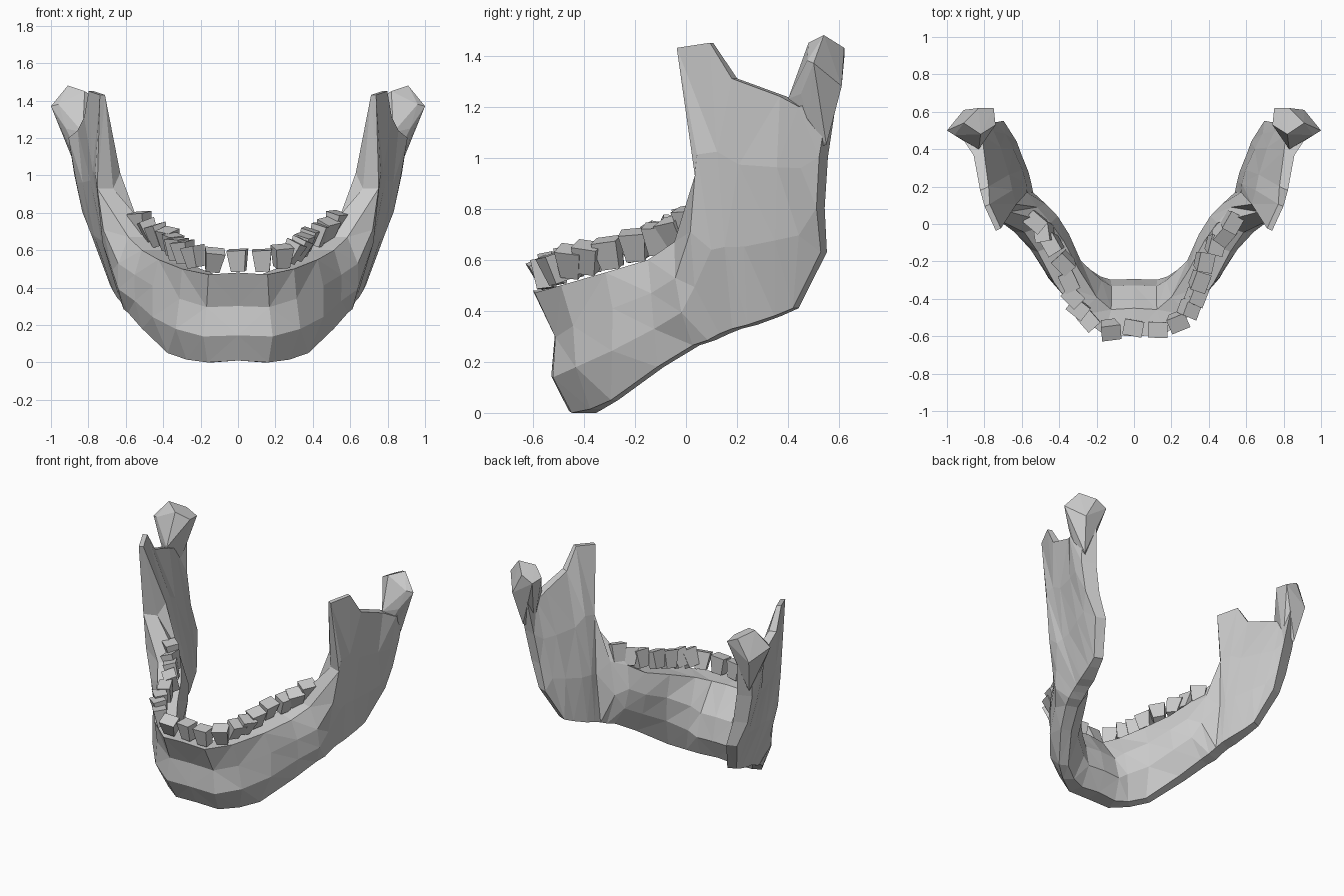
import bpy, bmesh, random
from math import sin, cos, radians
from mathutils import Vector, Matrix

if "Cube" in bpy.data.objects:
    bpy.data.objects.remove(bpy.data.objects["Cube"])

random.seed(4)

# Cross-sections: facing angle, chin groove, then top / middle / bottom as (x, y, z, thickness)
BODY = [
    (0, .03,   (0, -.525, .48, .15),    (0, -.41, .22, .22),    (0, -.405, .01, .11)),
    (15, .03,  (.14, -.525, .47, .14),  (.15, -.41, .215, .22), (.15, -.40, 0, .10)),
    (45, .02,  (.25, -.44, .50, .14),   (.25, -.36, .26, .22),  (.25, -.35, .015, .07)),
    (62, .01,  (.36, -.28, .55, .15),   (.375, -.24, .33, .20), (.35, -.28, .05, .06)),
    (68, 0,    (.445, -.12, .60, .15),  (.455, -.09, .40, .22), (.48, -.10, .18, .07)),
    (70, 0,    (.515, -.02, .67, .15),  (.53, .01, .46, .25),   (.55, .04, .265, .08)),
]
RAMUS = [
    (70, 0, (.71, .05, .93, .09),    (.59, .06, .60, .23),   (.57, .10, .285, .09)),
    (65, 0, (.725, -.03, 1.43, .03), (.675, .11, .82, .17),  (.58, .15, .31, .09)),
    (65, 0, (.785, .10, 1.45, .03),  (.68, .17, .83, .16),   (.59, .20, .33, .09)),
    (65, 0, (.80, .19, 1.31, .05),   (.695, .25, .81, .15),  (.605, .26, .345, .09)),
    (66, 0, (.83, .38, 1.24, .06),   (.74, .38, .82, .14),   (.635, .36, .38, .07)),
    (68, 0, (.86, .46, 1.20, .10),   (.775, .47, .83, .12),  (.655, .43, .41, .06)),
    (70, 0, (.85, .575, 1.23, .09),  (.81, .53, .90, .10),   (.73, .54, .63, .07)),
]


def section(angle, groove, top, mid, bot):
    """Closed ring: down the outer side, back up the inner side."""
    d = Vector((sin(radians(angle)), -cos(radians(angle)), 0))
    outer, inner = [], []
    for i in range(4):
        t = i / 3
        w = ((1 - t) * (1 - 2 * t), 4 * t * (1 - t), t * (2 * t - 1))
        x, y, z, th = (sum(k * p[j] for k, p in zip(w, (top, mid, bot))) for j in range(4))
        c = Vector((x, y, z))
        outer.append(c + d * (th / 2 + groove * (0, -1, 1, 0)[i]))
        inner.append(c - d * th / 2)
    return outer + inner[::-1]


def finish(bm, name, mirror=False):
    bmesh.ops.recalc_face_normals(bm, faces=bm.faces)
    me = bpy.data.meshes.new(name)
    bm.to_mesh(me)
    bm.free()
    ob = bpy.data.objects.new(name, me)
    bpy.context.collection.objects.link(ob)
    if mirror:
        m = ob.modifiers.new("mirror", 'MIRROR')
        m.use_clip = True
    return ob


# Jaw bone: lofted from the chin midline to the back edge, then mirrored
bm = bmesh.new()
rings = [[bm.verts.new(p) for p in section(*s)] for s in BODY + RAMUS]
n = len(rings[0])
for a, b in zip(rings, rings[1:]):
    for i in range(n):
        j = (i + 1) % n
        bm.faces.new((a[i], a[j], b[j], b[i]))
for i in range(n // 2 - 1):
    e = rings[-1]
    bm.faces.new((e[i], e[i + 1], e[n - 2 - i], e[n - 1 - i]))
bmesh.ops.triangulate(bm, faces=bm.faces)
finish(bm, "jaw_bone", True)

# Condyle: faceted knuckle and neck
bm = bmesh.new()
for p in [(.82, .50, 1.04), (.90, .48, 1.15), (.87, .55, 1.05), (.88, .44, 1.17),
          (.83, .40, 1.23), (.74, .53, 1.40), (.75, .62, 1.39), (1, .50, 1.37),
          (.91, .61, 1.28), (.92, .45, 1.25), (.91, .54, 1.48), (.82, .48, 1.45),
          (.83, .62, 1.43), (.96, .475, 1.38)]:
    bm.verts.new(p)
bmesh.ops.convex_hull(bm, input=bm.verts)
finish(bm, "condyle", True)

# Teeth: small tapered blocks along the arch, each turned a little
ARCH = [(0, -.55, .545, 0), (.13, -.56, .545, 12), (.235, -.515, .565, 35), (.29, -.45, .59, 50),
        (.325, -.385, .605, 60), (.345, -.30, .625, 65), (.37, -.20, .655, 65),
        (.43, -.11, .68, 62), (.475, -.045, .705, 62), (.52, .015, .745, 60)]


def tooth(x, y, z, turn, index):
    bm = bmesh.new()
    bmesh.ops.create_cube(bm, size=1)
    for v in bm.verts:
        k = 1 if v.co.z > 0 else .7
        v.co = Vector((v.co.x * .105 * k, v.co.y * .085 * k, v.co.z * .115))
    rot = (Matrix.Rotation(radians(turn + random.uniform(-20, 20)), 4, 'Z')
           @ Matrix.Rotation(radians(random.uniform(5, 30)), 4, 'X')
           @ Matrix.Rotation(radians(random.uniform(-12, 12)), 4, 'Y'))
    bm.transform(Matrix.Translation((x, y, z)) @ rot)
    finish(bm, f"tooth_{index}")


for i, (x, y, z, turn) in enumerate(ARCH):
    for side in ((1, -1) if x else (1,)):
        tooth(side * x, y, z, side * turn, f"{i}_{'right' if side > 0 else 'left'}")
